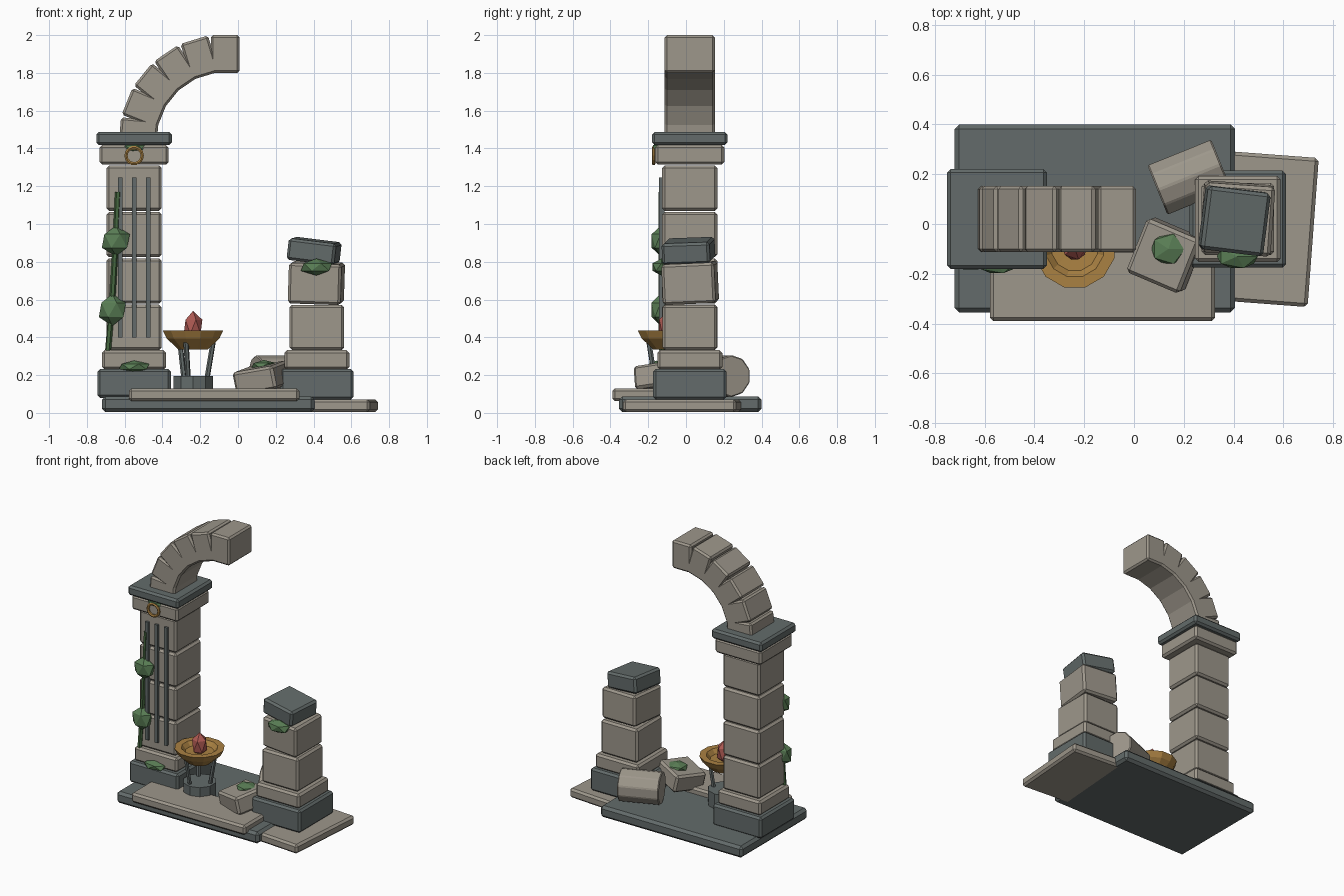
import bpy, bmesh, math
from mathutils import Vector, Matrix, Euler

if "Cube" in bpy.data.objects:
    bpy.data.objects.remove(bpy.data.objects["Cube"])


def material(name, color):
    m = bpy.data.materials.new(name)
    m.diffuse_color = (*color, 1)
    m.use_nodes = True
    m.node_tree.nodes["Principled BSDF"].inputs["Base Color"].default_value = m.diffuse_color
    return m


STONE = material("light stone", (0.34, 0.31, 0.26))
SLATE = material("dark stone", (0.125, 0.148, 0.145))
GREEN = material("leaf green", (0.10, 0.205, 0.09))
VINE = material("vine green", (0.06, 0.135, 0.05))
GOLD = material("aged gold", (0.40, 0.22, 0.055))
EMBER = material("ember red", (0.42, 0.10, 0.085))


def add(name, bm, mat, loc=(0, 0, 0), rot=(0, 0, 0), bevel=0):
    bmesh.ops.recalc_face_normals(bm, faces=bm.faces)
    me = bpy.data.meshes.new(name)
    bm.to_mesh(me)
    bm.free()
    me.materials.append(mat)
    ob = bpy.data.objects.new(name, me)
    ob.location = loc
    ob.rotation_euler = [math.radians(a) for a in rot]
    bpy.context.collection.objects.link(ob)
    if bevel:
        mod = ob.modifiers.new("Bevel", "BEVEL")
        mod.width = bevel
        mod.segments = 1
    return ob


def block(name, mat, loc, size, rot=(0, 0, 0), bevel=0.014):
    bm = bmesh.new()
    bmesh.ops.create_cube(bm, size=1)
    bmesh.ops.scale(bm, vec=size, verts=bm.verts)
    return add(name, bm, mat, loc, rot, bevel)


def slab(name, mat, x, y, z, bevel=0.014):
    """Block given by its extents."""
    return block(name, mat, [(a + b) / 2 for a, b in (x, y, z)],
                 [b - a for a, b in (x, y, z)], bevel=bevel)


def gem(name, mat, loc, radii, rot=(0, 0, 0)):
    bm = bmesh.new()
    bmesh.ops.create_icosphere(bm, subdivisions=1, radius=1)
    bmesh.ops.scale(bm, vec=radii, verts=bm.verts)
    return add(name, bm, mat, loc, rot)


def rod(name, mat, a, b, radius, sides, bevel=0):
    a, b = Vector(a), Vector(b)
    bm = bmesh.new()
    bmesh.ops.create_cone(bm, cap_ends=True, segments=sides, radius1=radius,
                          radius2=radius, depth=(b - a).length)
    q = (b - a).to_track_quat("Z", "Y")
    bmesh.ops.transform(bm, matrix=Matrix.Translation((a + b) / 2) @ q.to_matrix().to_4x4(),
                        verts=bm.verts)
    return add(name, bm, mat, bevel=bevel)


def square_course(name, mat, cx, half, z0, z1):
    return slab(name, mat, (cx - half, cx + half), (0.02 - half, 0.02 + half), (z0, z1))


# Floor slabs
slab("base_slab", SLATE, (-0.72, 0.405), (-0.355, 0.40), (0.005, 0.088), 0.018)
slab("front_step", STONE, (-0.578, 0.325), (-0.39, -0.10), (0.062, 0.13))
block("side_paving", STONE, (0.53, -0.02, 0.038), (0.38, 0.60, 0.066), (0, 0, -4.3))

# Tall pillar
LX, RX = -0.55, 0.417
square_course("tall_pedestal", SLATE, LX, 0.194, 0.08, 0.232)
square_course("tall_plinth", STONE, LX, 0.17, 0.23, 0.332)
for i in range(4):
    z = 0.333 + i * 0.2455
    square_course(f"tall_shaft_{i + 1}", STONE, LX, 0.146, z, z + 0.24)
square_course("tall_capital", STONE, LX, 0.183, 1.315, 1.418)
square_course("tall_cap", SLATE, LX, 0.20, 1.418, 1.487)
for i in (-1, 0, 1):
    x = LX + i * 0.074
    slab(f"flute_{i + 2}", SLATE, (x - 0.012, x + 0.012), (-0.142, -0.115), (0.40, 1.245), 0)

# Broken arch, each stone turned about the arch centre
for i in range(6):
    a = math.radians(17 * i)
    block(f"arch_stone_{i + 1}", STONE,
          (-0.068 - 0.46 * math.sin(a), 0.02, 1.44 + 0.46 * math.cos(a)),
          (0.152, 0.265, 0.20), (0, -17 * i, 0), 0.012)

# Short broken pillar
square_course("short_pedestal", SLATE, RX, 0.194, 0.07, 0.232)
square_course("short_plinth", STONE, RX, 0.172, 0.23, 0.332)
square_course("short_shaft_1", STONE, RX, 0.145, 0.333, 0.572)
block("short_shaft_2", STONE, (0.415, 0.022, 0.688), (0.28, 0.28, 0.215), (2.5, 2, -4))
block("short_top", SLATE, (0.403, 0.013, 0.857), (0.255, 0.255, 0.115), (2, 7, -7))

# Fallen pieces
block("fallen_block", STONE, (0.127, -0.125, 0.185), (0.235, 0.235, 0.125), (8, -9, -23))
d = Vector((math.cos(math.radians(22)), math.sin(math.radians(22)), 0)) * 0.138
c = Vector((0.222, 0.188, 0.195))
rod("fallen_drum", STONE, c - d, c + d, 0.112, 10, 0.006)

# Brazier: foot, three splayed legs, lathed bowl, flame
BX, BY = -0.238, -0.095
rod("brazier_foot", SLATE, (BX, BY, 0.085), (BX, BY, 0.195), 0.11, 10)
for i in range(3):
    a = math.radians(10 + 120 * i)
    u, v = math.cos(a), math.sin(a)
    rod(f"brazier_leg_{i + 1}", SLATE, (BX + 0.075 * u, BY + 0.075 * v, 0.18),
        (BX + 0.108 * u, BY + 0.108 * v, 0.375), 0.014, 6)
bm = bmesh.new()
profile = [(0, 0.335), (0.08, 0.335), (0.145, 0.395), (0.165, 0.435),
           (0.12, 0.435), (0.095, 0.405), (0, 0.40)]
verts = [bm.verts.new((r, 0, z)) for r, z in profile]
edges = [bm.edges.new(p) for p in zip(verts, verts[1:])]
bmesh.ops.spin(bm, geom=verts + edges, cent=(0, 0, 0), axis=(0, 0, 1),
               angle=math.tau, steps=12, use_merge=False)
bmesh.ops.remove_doubles(bm, verts=bm.verts, dist=0.0005)
add("brazier_bowl", bm, GOLD, (BX, BY, 0), (0, 0, 15))
gem("flame", EMBER, (BX, BY, 0.455), (0.055, 0.055, 0.085))

# Hanging ring on the capital
bm = bmesh.new()
circle = bmesh.ops.create_circle(bm, segments=6, radius=0.010,
                                 matrix=Matrix.Translation((0.043, 0, 0)) @ Matrix.Rotation(math.pi / 2, 4, "X"))
bmesh.ops.spin(bm, geom=bm.verts[:] + bm.edges[:], cent=(0, 0, 0), axis=(0, 0, 1),
               angle=math.tau, steps=14, use_merge=False)
bmesh.ops.remove_doubles(bm, verts=bm.verts, dist=0.0005)
add("capital_ring", bm, GOLD, (LX, -0.171, 1.362), (90, 0, 0))

# Climbing vine
path = [(-0.688, -0.128, 0.33), (-0.665, -0.132, 0.60), (-0.648, -0.132, 0.90), (-0.635, -0.132, 1.17)]
for i, (a, b) in enumerate(zip(path, path[1:])):
    rod(f"vine_{i + 1}", VINE, a, b, 0.016, 6)

# Leaf clumps
leaves = [((-0.647, -0.135, 0.91), (0.083, 0.055, 0.08)),
          ((-0.665, -0.135, 0.545), (0.08, 0.055, 0.085)),
          ((-0.55, -0.155, 0.245), (0.09, 0.05, 0.032)),
          ((-0.55, -0.150, 1.405), (0.065, 0.03, 0.025)),
          ((0.415, -0.13, 0.772), (0.092, 0.055, 0.045)),
          ((0.138, -0.10, 0.25), (0.076, 0.07, 0.03))]
for i, (loc, radii) in enumerate(leaves):
    gem(f"leaf_clump_{i + 1}", GREEN, loc, radii)
